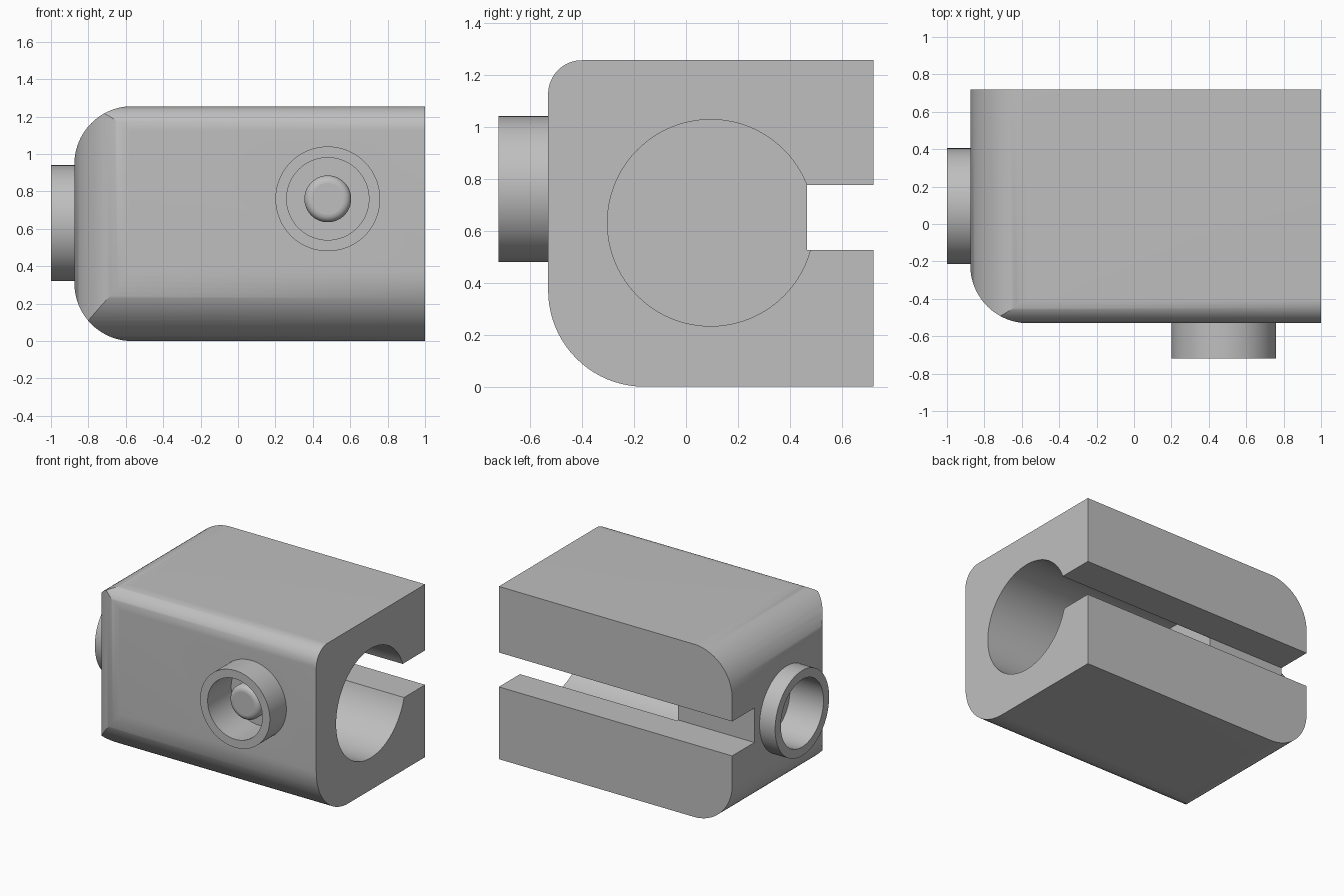
import bpy, bmesh
from math import sin, cos, pi
from mathutils import Vector, Matrix

if "Cube" in bpy.data.objects:
    bpy.data.objects.remove(bpy.data.objects["Cube"], do_unlink=True)

grey = bpy.data.materials.new("plain_grey")
grey.use_nodes = True
colour = (0.52, 0.52, 0.52, 1)
grey.diffuse_color = colour
for node in grey.node_tree.nodes:
    if node.type == 'BSDF_PRINCIPLED':
        node.inputs["Base Color"].default_value = colour


def make(name, bm):
    bmesh.ops.recalc_face_normals(bm, faces=bm.faces)
    mesh = bpy.data.meshes.new(name)
    bm.to_mesh(mesh)
    bm.free()
    mesh.materials.append(grey)
    obj = bpy.data.objects.new(name, mesh)
    bpy.context.collection.objects.link(obj)
    return obj


def rounded(corners, steps=20):
    """Outline from (a, b, radius) corners; radius 0 stays sharp."""
    out = []
    for i, (a, b, r) in enumerate(corners):
        p = Vector((a, b))
        if not r:
            out.append(p)
            continue
        u = (Vector(corners[i - 1][:2]) - p).normalized()
        v = (Vector(corners[(i + 1) % len(corners)][:2]) - p).normalized()
        c = p + r * (u + v)
        for k in range(steps + 1):
            t = pi / 2 * k / steps
            out.append(c - r * (v * cos(t) + u * sin(t)))
    return out


def prism(name, outline, axis, lo, hi):
    """Extrude a 2D outline along the given axis."""
    place = {'x': lambda a, b: (lo, a, b),
             'y': lambda a, b: (a, lo, b),
             'z': lambda a, b: (a, b, lo)}[axis]
    bm = bmesh.new()
    face = bm.faces.new([bm.verts.new(place(*p)) for p in outline])
    new = bmesh.ops.extrude_face_region(bm, geom=[face])["geom"]
    step = Vector([(hi - lo) * (axis == n) for n in "xyz"])
    bmesh.ops.translate(bm, vec=step, verts=[g for g in new if isinstance(g, bmesh.types.BMVert)])
    return make(name, bm)


def cylinder(name, axis, a, b, radius, lo, hi):
    n = 96
    ring = [(a + radius * cos(2 * pi * k / n), b + radius * sin(2 * pi * k / n)) for k in range(n)]
    return prism(name, ring, axis, lo, hi)


def combine(target, tool, operation):
    mod = target.modifiers.new("combine", 'BOOLEAN')
    mod.operation, mod.solver, mod.object = operation, 'EXACT', tool
    with bpy.context.temp_override(object=target, active_object=target):
        bpy.ops.object.modifier_apply(modifier=mod.name)
    bpy.data.objects.remove(tool, do_unlink=True)


FRONT, BACK, END, TOP = -0.53, 0.72, -0.875, 1.255
TINY = 0.0005

# Housing: slotted cross-section, then rounded at the closed end
housing = prism("housing", rounded([
    (FRONT, 0, 0.37), (BACK, 0, 0), (BACK, 0.525, 0), (0.465, 0.525, 0),
    (0.465, 0.775, 0), (BACK, 0.775, 0), (BACK, TOP, 0), (FRONT, TOP, 0.13)]), 'x', -1.1, 1)
side = prism("side_shape", rounded([
    (END, -TINY, 0.31), (1.3, -TINY, 0), (1.3, TOP + TINY, 0), (END, TOP + TINY, 0.31)]), 'y', -1, 1)
combine(housing, side, 'INTERSECT')
plan = prism("plan_shape", rounded([
    (END - TINY, FRONT - TINY, 0.31), (1.3, FRONT - TINY, 0),
    (1.3, 1, 0), (END - TINY, 1, 0)]), 'z', -1, 2)
combine(housing, plan, 'INTERSECT')

# Collars on the front and the closed end
combine(housing, cylinder("front_collar", 'y', 0.48, 0.76, 0.28, -0.72, -0.48), 'UNION')
combine(housing, cylinder("end_collar", 'x', 0.095, 0.63, 0.31, -1, -0.8), 'UNION')

# Sockets in the collars and the large bore in the open end
combine(housing, cylinder("front_socket", 'y', 0.48, 0.76, 0.22, -0.9, -0.45), 'DIFFERENCE')
combine(housing, cylinder("end_socket", 'x', 0.095, 0.63, 0.245, -1.2, -0.73), 'DIFFERENCE')
combine(housing, cylinder("bore", 'x', 0.095, 0.63, 0.397, -0.26, 1.2), 'DIFFERENCE')

# Round-edged button inside the front collar
button = cylinder("button", 'y', 0.48, 0.76, 0.125, -0.62, -0.44)
bevel = button.modifiers.new("round_edge", 'BEVEL')
bevel.width, bevel.segments = 0.04, 6
bevel.limit_method, bevel.angle_limit = 'ANGLE', 1.0

for obj in (housing, button):
    bpy.ops.object.select_all(action='DESELECT')
    obj.select_set(True)
    bpy.context.view_layer.objects.active = obj
    bpy.ops.object.shade_smooth_by_angle(angle=0.5)
